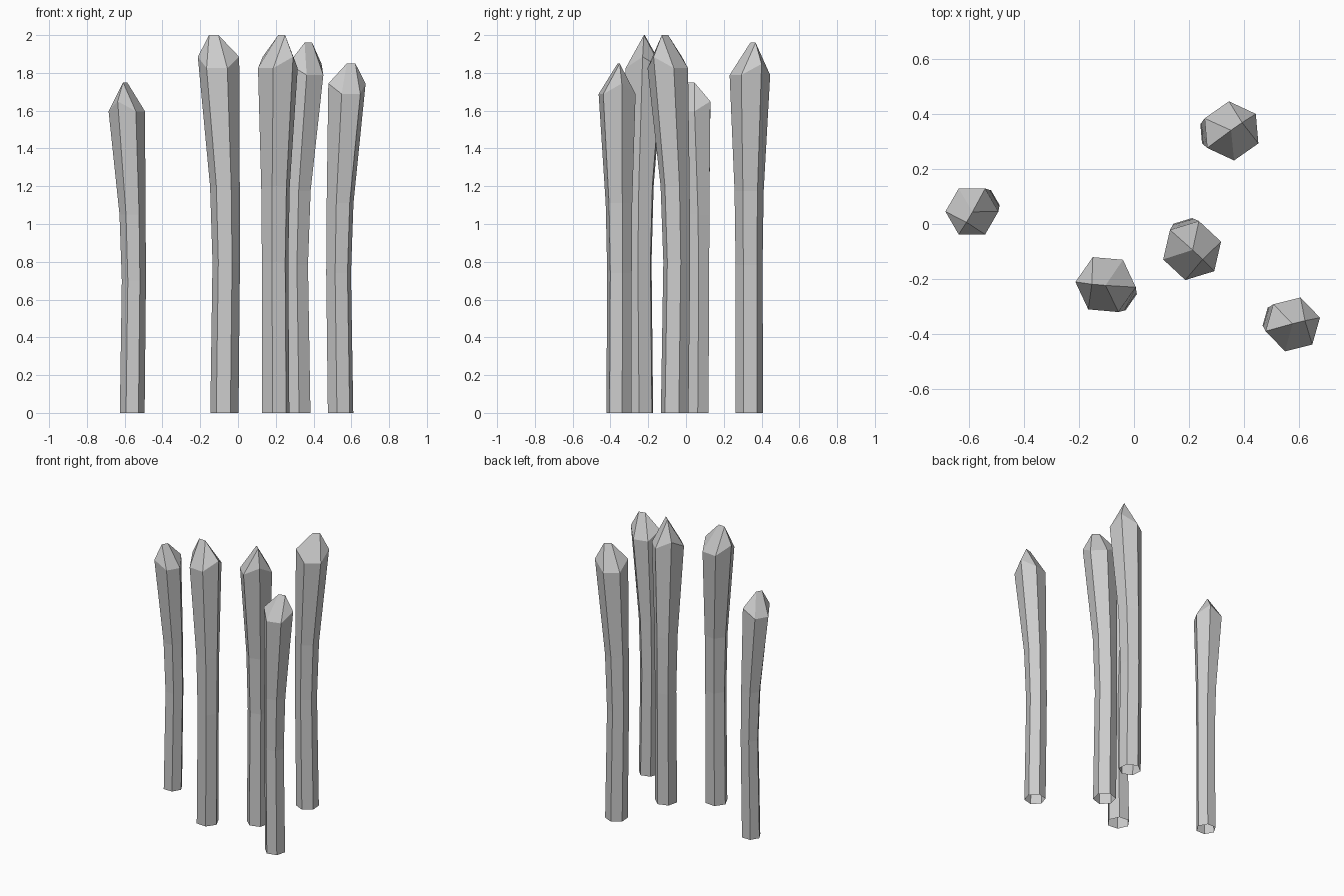
import bpy, bmesh
from math import cos, sin, radians
from mathutils import Matrix

if "Cube" in bpy.data.objects:
    bpy.data.objects.remove(bpy.data.objects["Cube"])

# cross-sections of one stalk: height, centre x, centre y, radius
RINGS = [(0.0, 0.0, 0.0, 0.075),
         (0.80, 0.010, 0.006, 0.073),
         (1.20, 0.002, 0.002, 0.079),
         (1.825, -0.033, -0.019, 0.110)]
# placements: x, y of base, turn in degrees, scale
STALKS = [(-0.56, 0.062, 0, 0.875),
          (-0.072, -0.242, -65, 1.0),
          (0.20, -0.06, 77, 1.0),
          (0.317, 0.335, 155, 0.98),
          (0.543, -0.355, 134, 0.925)]
SIDES = 6


def stalk(name, x, y, turn, scale):
    bm = bmesh.new()
    # hexagonal stem, open underneath
    rows = []
    for k, (z, cx, cy, r) in enumerate(RINGS):
        row = []
        for i in range(SIDES):
            a = radians(60 * i)
            lift = 0.06 if k == len(RINGS) - 1 and i in (1, 4) else 0
            row.append(bm.verts.new((cx + r * cos(a), cy + r * sin(a), z + lift)))
        rows.append(row)
    for lo, hi in zip(rows, rows[1:]):
        for i in range(SIDES):
            j = (i + 1) % SIDES
            bm.faces.new((lo[i], lo[j], hi[j], hi[i]))
    # faceted bud closing on a short ridge
    dx, dy = 0.025 * cos(radians(60)), 0.025 * sin(radians(60))
    p = bm.verts.new((-0.043 + dx, -0.042 + dy, 2.0))
    q = bm.verts.new((-0.043 - dx, -0.042 - dy, 2.0))
    h = rows[-1]
    for f in ((h[0], h[1], p), (h[1], h[2], p), (h[2], h[3], q, p),
              (h[3], h[4], q), (h[4], h[5], q), (h[5], h[0], p, q)):
        bm.faces.new(f)
    bm.transform(Matrix.Translation((x, y, 0)) @ Matrix.Rotation(radians(turn), 4, 'Z')
                 @ Matrix.Scale(scale, 4))
    me = bpy.data.meshes.new(name)
    bm.to_mesh(me)
    bm.free()
    bpy.context.collection.objects.link(bpy.data.objects.new(name, me))


for n, s in enumerate(STALKS, 1):
    stalk(f"stalk_{n}", *s)
